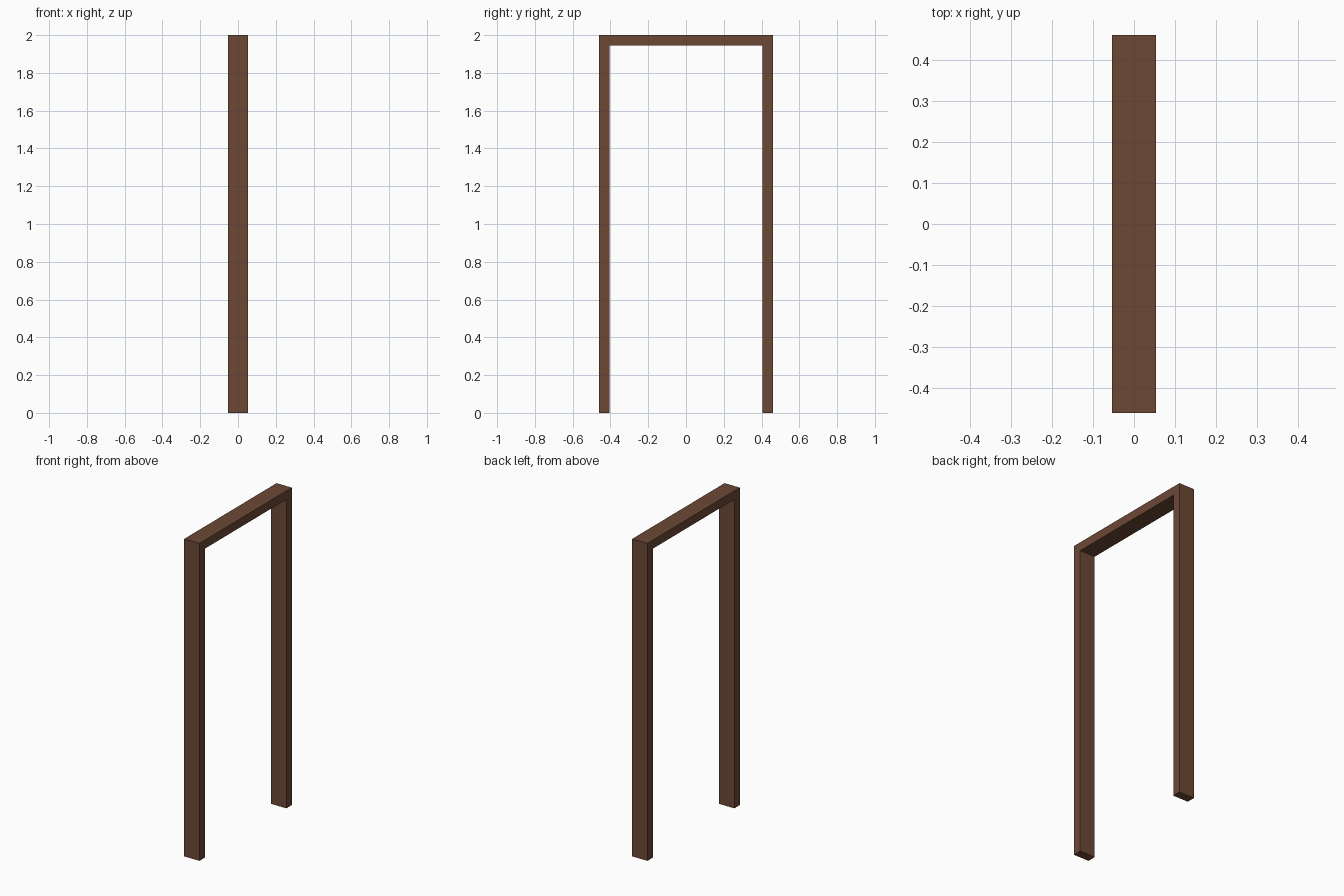
import bpy
import bmesh

if "Cube" in bpy.data.objects:
    bpy.data.objects.remove(bpy.data.objects["Cube"], do_unlink=True)

HALF_DEPTH = 0.053   # half the jamb depth along x
HALF_WIDTH = 0.46    # half the outer width along y
HEIGHT = 2.0
BOARD = 0.054        # board thickness

# Brown wood
wood = bpy.data.materials.new("brown_wood")
wood.use_nodes = True
colour = (0.15, 0.065, 0.036, 1.0)
wood.diffuse_color = colour
wood.node_tree.nodes["Principled BSDF"].inputs["Base Color"].default_value = colour

# Door frame: one U-shaped outline extruded through its depth
inner = HALF_WIDTH - BOARD
top = HEIGHT - BOARD
half = [(inner, top), (inner, 0), (HALF_WIDTH, 0), (HALF_WIDTH, HEIGHT)]
outline = half + [(-y, z) for y, z in reversed(half)]

bm = bmesh.new()
face = bm.faces.new([bm.verts.new((-HALF_DEPTH, y, z)) for y, z in outline])
extruded = bmesh.ops.extrude_face_region(bm, geom=[face], use_keep_orig=True)
moved = [v for v in extruded["geom"] if isinstance(v, bmesh.types.BMVert)]
bmesh.ops.translate(bm, verts=moved, vec=(2 * HALF_DEPTH, 0, 0))
bmesh.ops.recalc_face_normals(bm, faces=bm.faces)

mesh = bpy.data.meshes.new("door_frame")
bm.to_mesh(mesh)
bm.free()
mesh.materials.append(wood)
frame = bpy.data.objects.new("door_frame", mesh)
bpy.context.collection.objects.link(frame)
